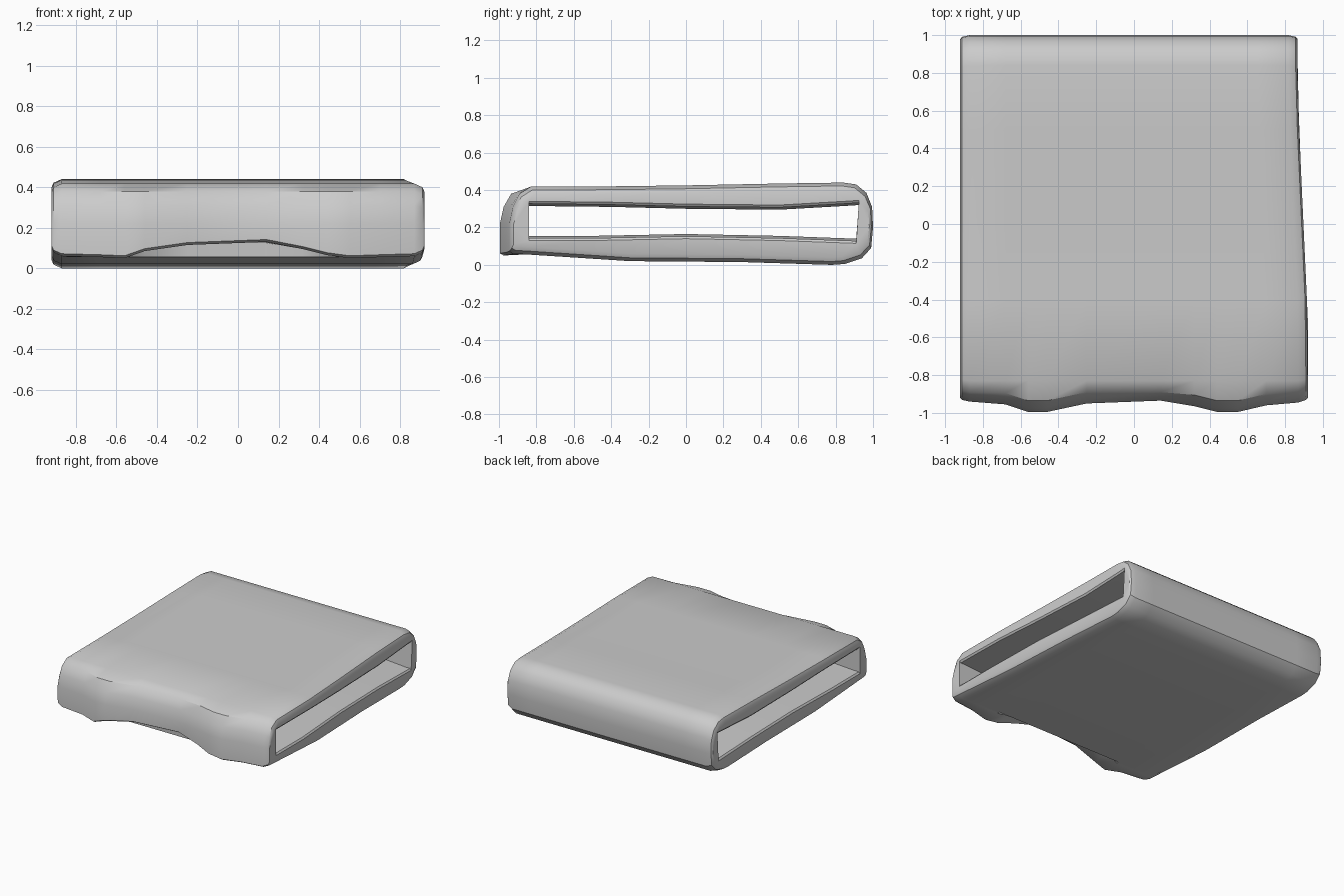
import bpy, bmesh, math

if "Cube" in bpy.data.objects:
    bpy.data.objects.remove(bpy.data.objects["Cube"])

# Stations along x: (x, front y, lower edge z of the front wall, notch depth, rim inset)
STATIONS = [
    (-0.92, -0.94, 0.06, 0, 0.040), (-0.91, -0.94, 0.06, 0, 0.018), (-0.87, -0.94, 0.06, 0, 0),
    (-0.68, -0.955, 0.055, 0, 0), (-0.56, -0.995, 0.05, 0, 0), (-0.46, -0.995, 0.085, 0.6, 0),
    (-0.25, -0.95, 0.115, 1, 0), (0.14, -0.935, 0.13, 1, 0), (0.32, -0.965, 0.095, 1, 0),
    (0.44, -0.995, 0.065, 0.5, 0), (0.55, -0.995, 0.05, 0, 0), (0.70, -0.96, 0.055, 0, 0),
    (0.87, -0.945, 0.06, 0, 0), (0.91, -0.94, 0.06, 0, 0.018), (0.92, -0.94, 0.06, 0, 0.040),
]


def outer_profile(f, b, notch):
    """Cross-section (y, z), going from the bottom front edge up and around."""
    return [
        (-0.84, 0.055), (-0.86 + 0.015 * notch, 0.056 + 0.07 * notch), (f + 0.02, b), (f, b + 0.012),
        (f, 0.22), (f + 0.02, 0.31), (min(f + 0.06, -0.89), 0.38), (-0.83, 0.418),
        (-0.4, 0.42), (0.0, 0.425), (0.5, 0.435), (0.84, 0.44), (0.91, 0.43),
        (0.965, 0.385), (0.995, 0.31), (1.0, 0.20), (0.99, 0.09), (0.94, 0.035),
        (0.85, 0.005), (0.78, 0.0), (0.3, 0.015), (-0.3, 0.02),
    ]


INNER = [(-0.84, 0.155), (-0.84, 0.315), (-0.4, 0.31), (0.0, 0.30), (0.5, 0.295),
         (0.85, 0.315), (0.925, 0.32), (0.91, 0.14), (0.5, 0.155), (0.0, 0.165), (-0.5, 0.155)]


def place(x, y, z):
    """The right edge slants inwards towards the back."""
    if x > 0:
        x -= 0.055 * min(max((y + 0.5) / 1.2, 0), 1) * x / 0.92
    return (x, y, z)


def bridge(bm, rings):
    for a, b in zip(rings, rings[1:]):
        n = len(a)
        for i in range(n):
            bm.faces.new((a[i], a[(i + 1) % n], b[(i + 1) % n], b[i]))


def zip_rings(bm, a, b):
    """Join two loops of different counts with triangles, shortest step first."""
    i = j = 0
    while i < len(a) or j < len(b):
        va, vb = a[i % len(a)], b[j % len(b)]
        na, nb = a[(i + 1) % len(a)], b[(j + 1) % len(b)]
        step_a = (na.co - vb.co).length if i < len(a) else math.inf
        step_b = (nb.co - va.co).length if j < len(b) else math.inf
        if step_a <= step_b:
            bm.faces.new((va, na, vb))
            i += 1
        else:
            bm.faces.new((va, nb, vb))
            j += 1


bm = bmesh.new()
outer, inner = [], []
for x, f, b, notch, inset in STATIONS:
    ring = []
    for y, z in outer_profile(f, b, notch):
        y -= inset * 0.5 * (y if abs(y) > 0.8 else 0)
        z += inset * max(-1, min(1, (0.22 - z) / 0.15))
        ring.append(bm.verts.new(place(x, y, z)))
    outer.append(ring)
    # The opening flares slightly at the mouth
    flare = 0.025 if abs(x) > 0.915 else 0.012 if abs(x) > 0.85 else 0
    inner.append([bm.verts.new(place(x, y, z + math.copysign(flare, z - 0.23))) for y, z in INNER])

# Outer and inner skins, then the rims around the two open ends
bridge(bm, outer)
bridge(bm, inner)
for k in (0, -1):
    zip_rings(bm, outer[k], inner[k])

bmesh.ops.recalc_face_normals(bm, faces=bm.faces)
mesh = bpy.data.meshes.new("folded_sleeve")
bm.to_mesh(mesh)
bm.free()
sleeve = bpy.data.objects.new("folded_sleeve", mesh)
bpy.context.collection.objects.link(sleeve)
bpy.context.view_layer.objects.active = sleeve
sleeve.select_set(True)
bpy.ops.object.shade_smooth_by_angle(angle=0.6)
